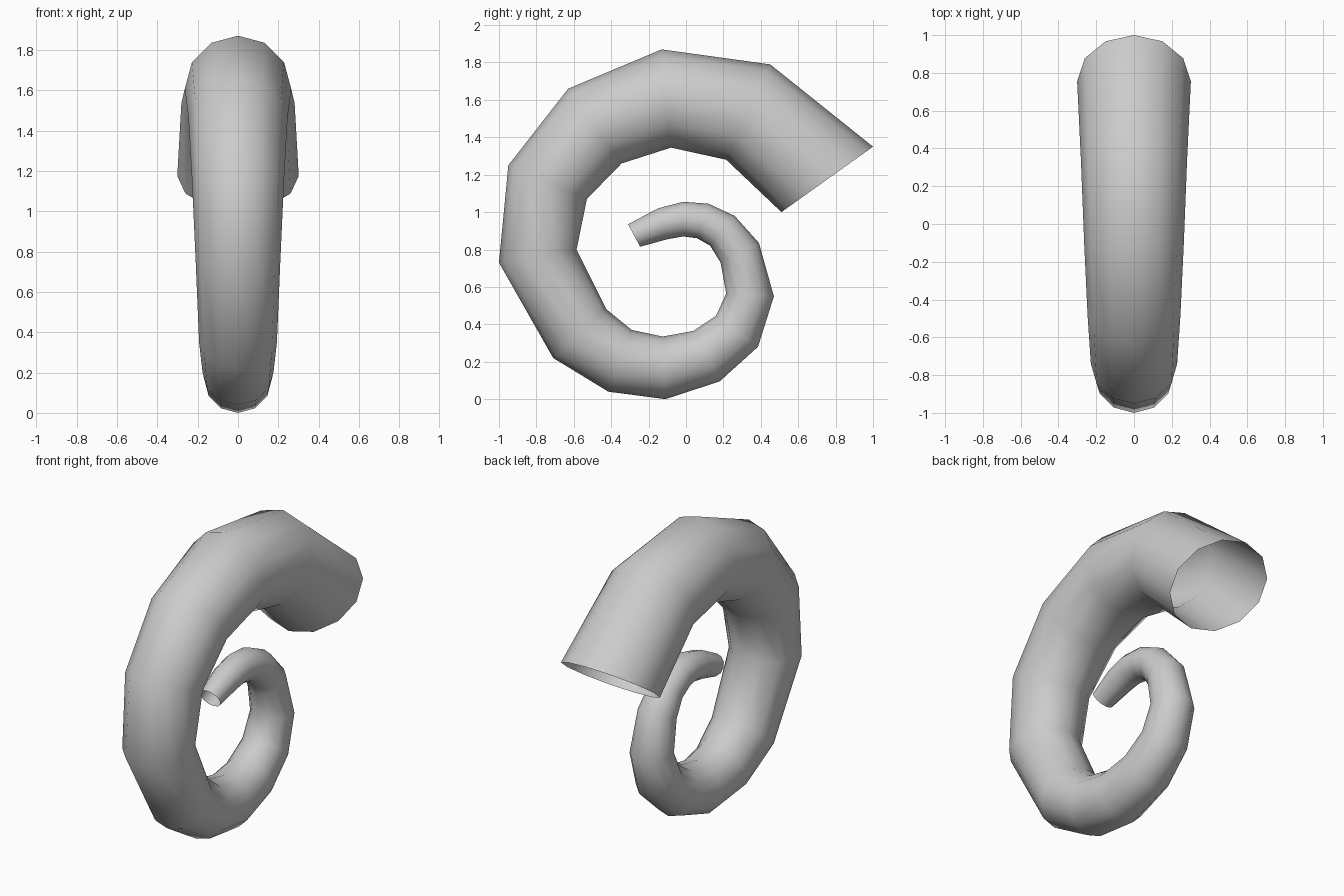
import bpy, bmesh, math
from mathutils import Vector

if "Cube" in bpy.data.objects:
    bpy.data.objects.remove(bpy.data.objects["Cube"])

# Spiral profile in the y-z plane: (outer y, outer z, inner y, inner z), mouth to tip
RINGS = [
    (1.00, 1.35, 0.51, 1.00), (0.45, 1.79, 0.215, 1.28), (-0.13, 1.87, -0.08, 1.345),
    (-0.63, 1.66, -0.345, 1.26), (-0.95, 1.25, -0.53, 1.07), (-1.00, 0.73, -0.585, 0.80),
    (-0.71, 0.22, -0.425, 0.48), (-0.415, 0.04, -0.29, 0.37), (-0.11, 0.00, -0.125, 0.335),
    (0.18, 0.095, 0.04, 0.365), (0.385, 0.28, 0.16, 0.445), (0.47, 0.55, 0.215, 0.565),
    (0.39, 0.835, 0.185, 0.73), (0.26, 0.98, 0.13, 0.82), (0.12, 1.045, 0.06, 0.86),
    (-0.015, 1.055, -0.015, 0.87), (-0.15, 1.02, -0.10, 0.855), (-0.31, 0.935, -0.245, 0.815),
]
SIDES = 12

# Tapered tube, open at both ends
bm = bmesh.new()
loops = []
for oy, oz, iy, iz in RINGS:
    outer, inner = Vector((0, oy, oz)), Vector((0, iy, iz))
    centre, arm = (outer + inner) / 2, (outer - inner) / 2
    side = Vector((arm.length, 0, 0))
    angles = [2 * math.pi * k / SIDES for k in range(SIDES)]
    loops.append([bm.verts.new(centre + arm * math.cos(a) + side * math.sin(a)) for a in angles])
for a, b in zip(loops, loops[1:]):
    for k in range(SIDES):
        n = (k + 1) % SIDES
        bm.faces.new((a[k], a[n], b[n], b[k]))

# Make the walls face outward (first face lies on the outer top of the mouth)
bm.normal_update()
if bm.faces[:][0].normal.z < 0:
    bmesh.ops.reverse_faces(bm, faces=bm.faces[:])
for f in bm.faces:
    f.smooth = True

mesh = bpy.data.meshes.new("spiral_horn")
bm.to_mesh(mesh)
bm.free()
horn = bpy.data.objects.new("spiral_horn", mesh)
bpy.context.collection.objects.link(horn)

grey = bpy.data.materials.new("light grey")
grey.diffuse_color = (0.6, 0.6, 0.6, 1)
grey.use_nodes = True
grey.node_tree.nodes["Principled BSDF"].inputs["Base Color"].default_value = grey.diffuse_color
mesh.materials.append(grey)
